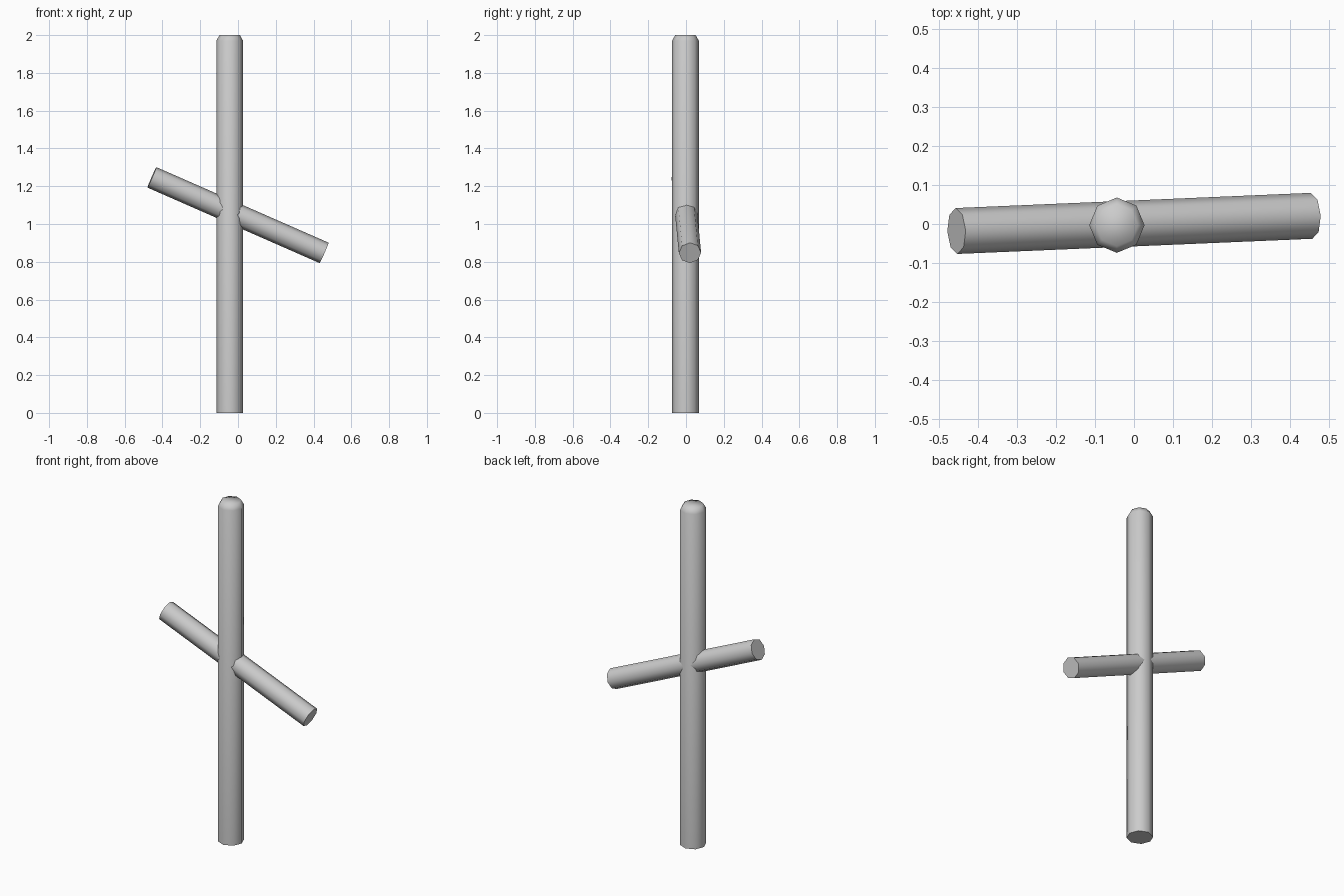
import bpy, bmesh, math
from mathutils import Vector

if "Cube" in bpy.data.objects:
    bpy.data.objects.remove(bpy.data.objects["Cube"])


def tube(name, start, end, rings, sides=8, turn=0.0):
    """Lathe-like tube; rings are (distance from start, radius)."""
    start, end = Vector(start), Vector(end)
    axis = (end - start).normalized()
    v = Vector((0, 1, 0))
    v = (v - axis * v.dot(axis)).normalized()
    u = v.cross(axis)
    bm = bmesh.new()
    loops = []
    for d, r in rings:
        loops.append([bm.verts.new(start + axis * d
                      + u * r * math.cos(turn + math.tau * i / sides)
                      + v * r * math.sin(turn + math.tau * i / sides))
                      for i in range(sides)])
    for a, b in zip(loops, loops[1:]):
        for i in range(sides):
            j = (i + 1) % sides
            bm.faces.new((a[i], a[j], b[j], b[i]))
    bm.faces.new(loops[0][::-1])
    bm.faces.new(loops[-1])
    bmesh.ops.recalc_face_normals(bm, faces=bm.faces)
    mesh = bpy.data.meshes.new(name)
    bm.to_mesh(mesh)
    bm.free()
    obj = bpy.data.objects.new(name, mesh)
    bpy.context.collection.objects.link(obj)
    bpy.ops.object.select_all(action='DESELECT')
    obj.select_set(True)
    bpy.context.view_layer.objects.active = obj
    bpy.ops.object.shade_smooth_by_angle(angle=math.radians(65))
    return obj


# Upright post with chamfered top
tube("post", (-0.044, -0.003, 0), (-0.044, -0.003, 2),
     [(0, 0.071), (1.97, 0.071), (2.0, 0.054)])

# Slanted crossbar
left, right = Vector((-0.456, -0.018, 1.247)), Vector((0.456, 0.021, 0.847))
tube("crossbar", left, right, [(0, 0.059), ((right - left).length, 0.059)])
